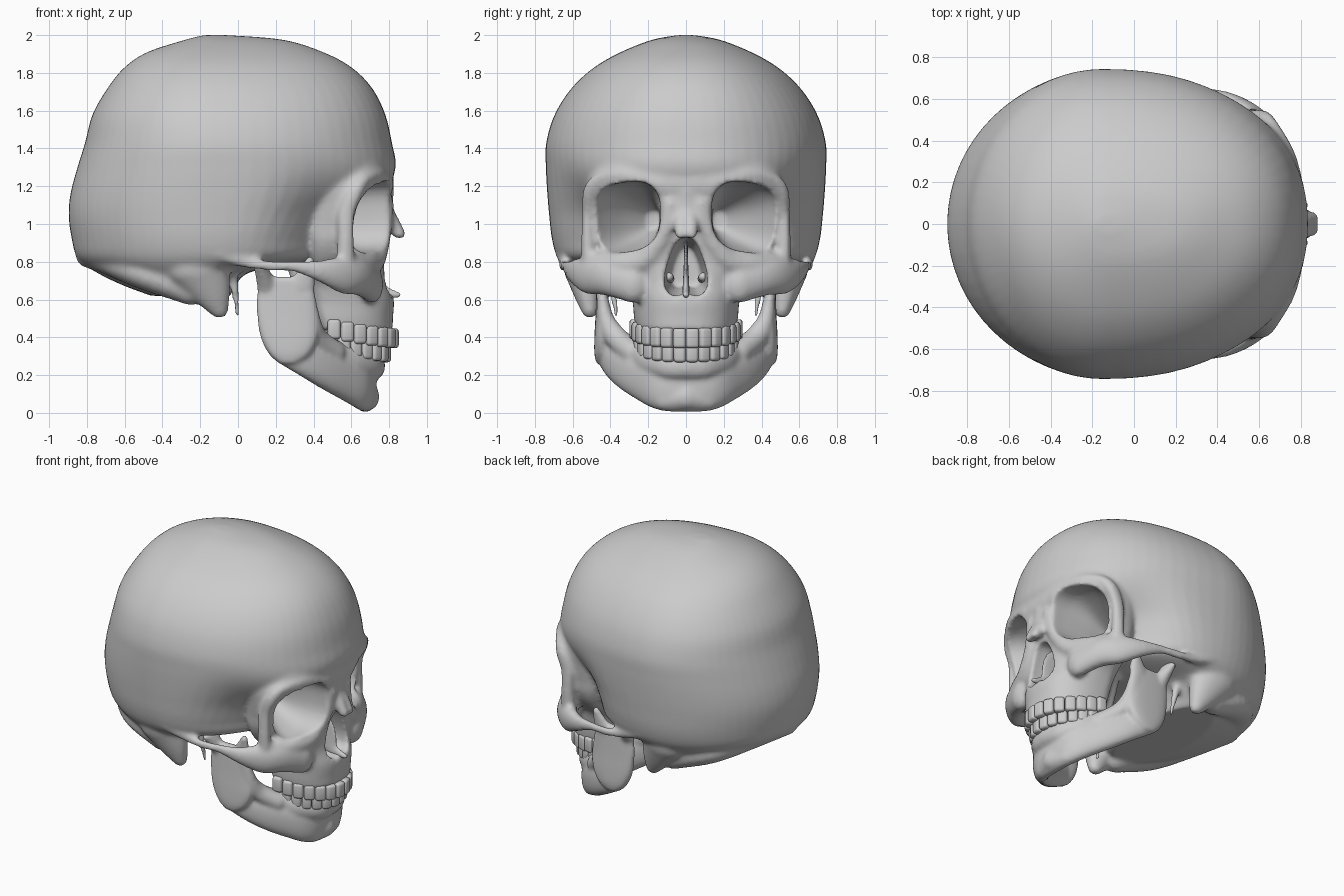
import bpy, bmesh, math
from mathutils import Vector, Matrix

# ---------- helpers ----------
def tween(rows, n=5):
    out = []
    for i in range(len(rows) - 1):
        p = [rows[max(0, min(len(rows) - 1, i + k))] for k in (-1, 0, 1, 2)]
        for s in range(n):
            t = s / n
            out.append([.5 * (2*b + (c-a)*t + (2*a-5*b+4*c-d)*t*t + (3*b-a-3*c+d)*t**3)
                        for a, b, c, d in zip(*p)])
    return out + [list(rows[-1])]

def sup(a, n):
    c, s = math.cos(a), math.sin(a)
    return (math.copysign(abs(c) ** (2/n), c), math.copysign(abs(s) ** (2/n), s))

def loft(bm, rings):
    vs = [[bm.verts.new(p) for p in r] for r in rings]
    n = len(vs[0])
    fs = [bm.faces.new((a[i], a[(i+1) % n], b[(i+1) % n], b[i]))
          for a, b in zip(vs, vs[1:]) for i in range(n)]
    fs += [bm.faces.new(vs[0]), bm.faces.new(vs[-1])]
    bmesh.ops.recalc_face_normals(bm, faces=fs)

def slices(bm, rows, n=2.2, nb=None, yc=0, pinch=0, seg=64):
    """Stack of horizontal egg-shaped slices: z, back, centre, front, half width."""
    rings = []
    for z, xb, xc, xf, w in tween(rows):
        ring = []
        for i in range(seg):
            a = 2 * math.pi * i / seg
            c, s = sup(a, n if math.cos(a) > 0 else nb or n)
            x = xc + c * (xf - xc if c > 0 else xc - xb)
            k = 1 - pinch * math.exp(-((x-.47)/.2)**2 - ((z-.98)/.22)**2)
            ring.append((x, yc + w * s * k, z))
        rings.append(ring)
    loft(bm, rings)

def chain(bm, rows, n=6, mirror=True):
    """Chain of ellipsoids along a path: x, y, z, rx, ry, rz."""
    for sgn in ((1, -1) if mirror else (1,)):
        for x, y, z, a, b, c in (tween(rows, n) if len(rows) > 1 else rows):
            bmesh.ops.create_icosphere(bm, subdivisions=3, radius=1, matrix=
                Matrix.Translation((x, sgn*y, z)) @ Matrix.Diagonal((a, b, c, 1)))

def finish(name, bm):
    me = bpy.data.meshes.new(name)
    bm.to_mesh(me)
    bm.free()
    ob = bpy.data.objects.new(name, me)
    bpy.context.collection.objects.link(ob)
    return ob

def fuse(ob, voxel, cutter=None, smooth=5):
    def remesh():
        m = ob.modifiers.new("fuse", 'REMESH')
        m.mode, m.voxel_size = 'VOXEL', voxel
    remesh()
    if cutter:
        m = ob.modifiers.new("cut", 'BOOLEAN')
        m.object, m.operation, m.solver = cutter, 'DIFFERENCE', 'EXACT'
        remesh()
    m = ob.modifiers.new("soften", 'SMOOTH')
    m.factor, m.iterations = .5, smooth
    dg = bpy.context.evaluated_depsgraph_get()
    me = bpy.data.meshes.new_from_object(ob.evaluated_get(dg))
    ob.modifiers.clear()
    ob.data = me
    me.shade_smooth()
    if cutter:
        bpy.data.objects.remove(cutter)

# ---------- cranium ----------
bm = bmesh.new()
slices(bm, [(2.0, -.18, -.12, -.06, .04), (1.975, -.28, -.10, .24, .18), (1.91, -.48, -.1, .45, .345),
            (1.83, -.60, -.12, .60, .485), (1.72, -.69, -.14, .71, .605), (1.58, -.77, -.15, .78, .695),
            (1.43, -.81, -.15, .815, .74), (1.30, -.85, -.15, .835, .742), (1.17, -.885, -.15, .78, .735),
            (1.05, -.897, -.15, .66, .725), (.92, -.88, -.15, .55, .71), (.82, -.85, -.15, .46, .68),
            (.75, -.76, -.2, .08, .62), (.68, -.62, -.25, -.01, .55), (.62, -.46, -.25, -.04, .44)],
       nb=2.0, pinch=.17)
# mastoids, back crest, base ridges, styloids
chain(bm, [(-.22, .54, .78, .17, .11, .13), (-.15, .525, .66, .11, .075, .10), (-.10, .51, .55, .05, .045, .05)])
chain(bm, [(-.80, 0, .84, .06, .09, .07), (-.68, .22, .80, .08, .14, .07), (-.48, .42, .74, .12, .12, .09),
           (-.25, .49, .65, .09, .08, .08)])
chain(bm, [(-.03, .40, .74, .03, .03, .03), (0, .37, .52, .014, .014, .02)], n=14)
# ---------- face block ----------
slices(bm, [(.435, .42, .50, .82, .262), (.50, .39, .49, .82, .275), (.60, .36, .48, .825, .285),
            (.70, .34, .47, .795, .32), (.80, .33, .47, .78, .43), (.90, .30, .48, .785, .485),
            (1.0, .25, .50, .785, .50), (1.1, .25, .50, .795, .515), (1.2, .25, .5, .825, .525),
            (1.32, .25, .5, .81, .50)], n=2.4)
# cheekbones and arches
chain(bm, [(.71, .28, .68, .06, .08, .10), (.64, .42, .725, .065, .08, .105), (.555, .525, .73, .06, .055, .10),
           (.44, .60, .75, .05, .035, .06), (.30, .635, .775, .04, .024, .03), (.16, .65, .78, .04, .024, .028),
           (.03, .645, .80, .05, .03, .03), (-.10, .64, .84, .07, .05, .04)], n=10)
# orbital side rims and brows, then lower rims
chain(bm, [(.57, .51, .78, .05, .045, .05), (.57, .52, .92, .045, .035, .05), (.575, .52, 1.06, .045, .03, .05),
           (.62, .505, 1.17, .045, .04, .045), (.67, .44, 1.235, .04, .05, .04), (.74, .31, 1.26, .04, .06, .04),
           (.785, .14, 1.21, .04, .06, .04)], n=9)
chain(bm, [(.57, .50, .81, .05, .05, .05), (.67, .37, .79, .05, .05, .055), (.735, .22, .81, .045, .05, .06),
           (.775, .11, .97, .04, .045, .06), (.785, .08, 1.1, .04, .05, .06)])
# nasal bones and pterygoid plates
chain(bm, [(.77, 0, 1.17, .055, .07, .06), (.785, .01, 1.07, .04, .05, .05), (.82, .025, 1.0, .04, .04, .04),
           (.855, .025, .945, .035, .035, .025)], n=9)
chain(bm, [(.34, .15, .78, .08, .06, .08), (.37, .16, .52, .05, .03, .05)], n=9)
skull = finish("cranium_and_face", bm)

# ---------- openings: orbits, nose, palate ----------
cut = bmesh.new()
for sgn in (1, -1):
    rings = []
    for x, y, z, ry, rz in tween([(1.0, .34, 1.03, .205, .195), (.74, .325, 1.035, .19, .185),
                                  (.63, .31, 1.03, .172, .175), (.48, .25, 1.02, .11, .12), (.34, .17, 1.02, .04, .05)]):
        rings.append([])
        for i in range(40):
            c, s = sup(2 * math.pi * i / 40, 2.7)
            rings[-1].append((x, sgn * (y + ry * c), z + rz * s - .12 * c * ry))
    loft(cut, rings)
pear = [(0, .93), (.045, .91), (.085, .83), (.112, .73), (.105, .65), (.06, .62), (0, .635)]
outline = [(y, z) for y, z in tween(pear, 3)]
outline += [(-y, z) for y, z in outline[-2:0:-1]]
loft(cut, [[(x, y * k, .77 + (z - .77) * k) for y, z in outline] for x, k in ((.98, 1), (.74, 1), (.5, .7))])
chain(cut, [(.56, 0, .42, .19, .17, .09)], mirror=False)
cutter = finish("opening_cutter", cut)
cutter.hide_render = True
fuse(skull, .0135, cutter)

# ---------- nasal septum and spine ----------
bm = bmesh.new()
chain(bm, [(.56, 0, .90, .03, .012, .03), (.67, 0, .78, .09, .012, .12), (.72, 0, .66, .07, .018, .05),
           (.835, 0, .625, .03, .018, .016)], mirror=False)
chain(bm, [(.54, .09, .71, .04, .03, .025), (.64, .09, .72, .03, .025, .025)])
fuse(finish("nasal_septum", bm), .009, smooth=2)

# ---------- mandible ----------
bm = bmesh.new()
half = [(.67, .07, .005, .28, .06), (.64, .16, .02, .29, .06), (.56, .245, .065, .31, .058),
        (.45, .335, .125, .35, .056), (.34, .40, .19, .40, .052), (.22, .44, .26, .46, .04)]
path = tween([(x, -y, a, b, t) for x, y, a, b, t in half[::-1]] + half, 5)
rings = []
for i, (x, y, zb, zt, t) in enumerate(path):
    p, q = path[max(i-1, 0)], path[min(i+1, len(path)-1)]
    nrm = Vector((q[1] - p[1], p[0] - q[0], 0)).normalized()
    ring = []
    for k in range(28):
        c, s = sup(2 * math.pi * k / 28, 2.3)
        ring.append(Vector((x, y, (zb + zt)/2 + s * (zt - zb)/2)) + nrm * t * c)
    rings.append(ring)
loft(bm, rings)
# tooth-bearing ridge, oblique line up to the ramus, chin
chain(bm, [(.735, .0, .25, .045, .05, .07), (.715, .10, .25, .045, .05, .07), (.64, .19, .27, .045, .05, .07),
           (.54, .25, .30, .05, .05, .08), (.42, .31, .34, .05, .06, .08)], n=8)
chain(bm, [(.36, .445, .62, .05, .03, .05), (.39, .42, .48, .05, .045, .06), (.43, .36, .39, .05, .06, .06),
           (.52, .285, .32, .05, .055, .06)], n=8)
chain(bm, [(.695, 0, .085, .055, .06, .07), (.665, .11, .065, .05, .06, .055)])
# rami with condyles and coronoids
for sgn in (1, -1):
    slices(bm, [(.26, .22, .27, .31, .03), (.31, .165, .26, .38, .042), (.40, .12, .25, .42, .042), (.52, .10, .25, .415, .036),
                (.64, .10, .25, .405, .032), (.72, .10, .25, .41, .03)], n=2.7, yc=sgn * .443)
chain(bm, [(.15, .45, .68, .05, .035, .06), (.12, .48, .77, .035, .075, .03)])
chain(bm, [(.34, .45, .68, .07, .03, .06), (.38, .47, .80, .025, .02, .03)])
fuse(finish("mandible", bm), .0125, smooth=7)

# ---------- teeth ----------
def teeth(name, cx, rx, ry, z0, z1, height, count=14):
    bm = bmesh.new()
    pts = [Vector((cx + rx * math.cos(a), ry * math.sin(a), 0))
           for a in [math.radians(-88 + 176 * i / 400) for i in range(401)]]
    run = [0]
    for a, b in zip(pts, pts[1:]):
        run.append(run[-1] + (b - a).length)
    step = run[-1] / count
    for k in range(count):
        i = min(range(401), key=lambda j: abs(run[j] - (k + .5) * step))
        tan = pts[min(i+1, 400)] - pts[max(i-1, 0)]
        back = abs(k - (count - 1) / 2) / (count / 2)
        depth = .05 + .045 * back
        m = (Matrix.Translation((pts[i].x, pts[i].y, z0 + (z1 - z0) * back ** 2))
             @ Matrix.Rotation(math.atan2(tan.y, tan.x), 4, 'Z')
             @ Matrix.Diagonal((step, depth, height, 1)))
        bmesh.ops.create_cube(bm, size=1, matrix=m)
    bmesh.ops.bevel(bm, geom=bm.edges[:], offset=.017, segments=3, profile=.5, affect='EDGES')
    finish(name, bm).data.shade_smooth()

teeth("upper_teeth", .46, .365, .255, .395, .45, .105)
teeth("lower_teeth", .45, .335, .245, .315, .38, .095)
